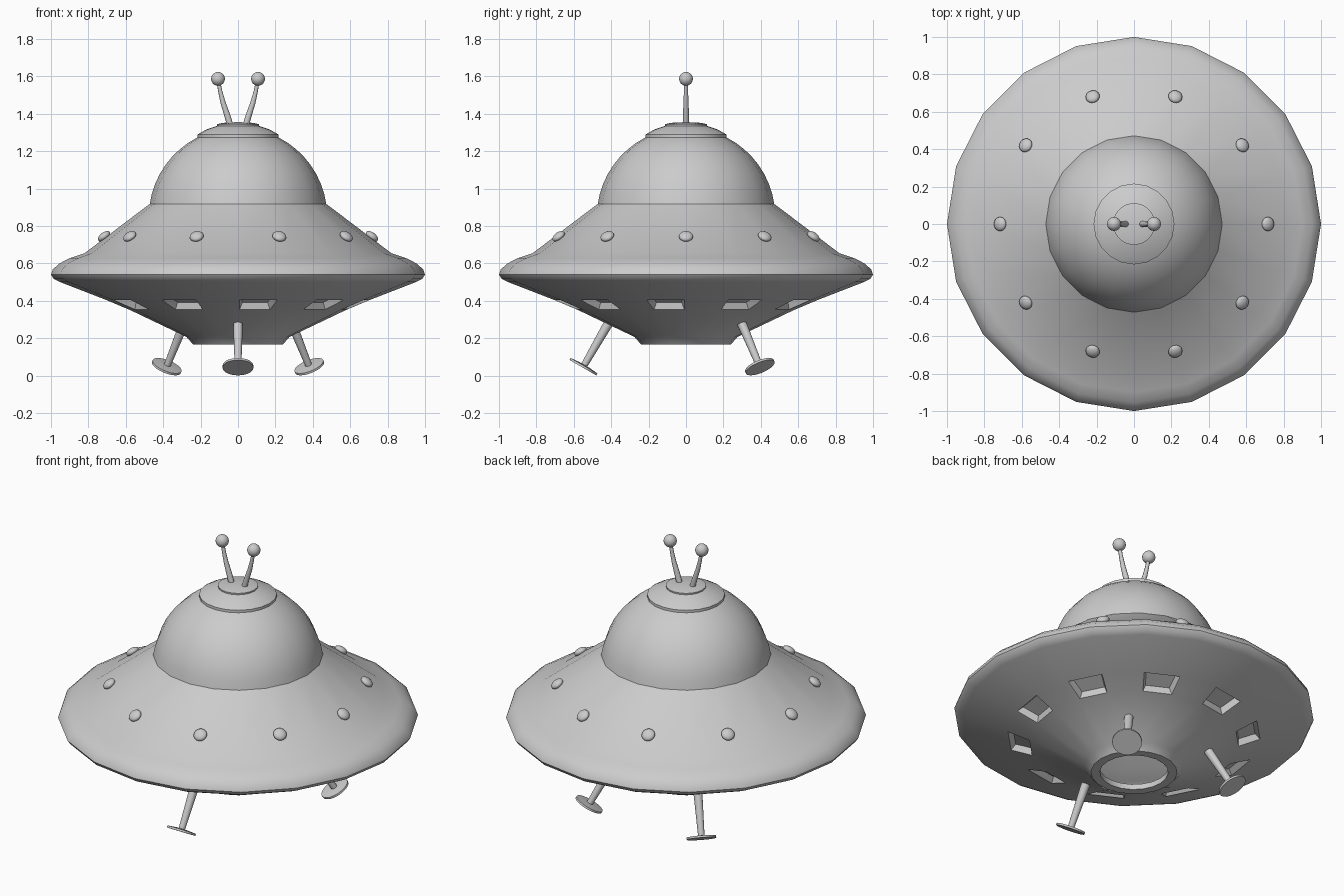
import bpy, bmesh, math
from mathutils import Vector

if "Cube" in bpy.data.objects:
    bpy.data.objects.remove(bpy.data.objects["Cube"])

SIDES = 20


def finish(bm, name, angle=32):
    mesh = bpy.data.meshes.new(name)
    bm.to_mesh(mesh)
    bm.free()
    ob = bpy.data.objects.new(name, mesh)
    bpy.context.collection.objects.link(ob)
    smooth(ob, angle)
    return ob


def smooth(ob, angle=32):
    bpy.ops.object.select_all(action='DESELECT')
    ob.select_set(True)
    bpy.context.view_layer.objects.active = ob
    bpy.ops.object.shade_smooth_by_angle(angle=math.radians(angle))


def lathe(profile, sides=SIDES):
    """Spin (radius, z) points, listed bottom to top; radius 0 closes the end."""
    bm = bmesh.new()
    rings = []
    for r, z in profile:
        if r == 0:
            rings.append([bm.verts.new((0, 0, z))] * sides)
        else:
            rings.append([bm.verts.new((r * math.cos(math.tau * j / sides),
                                        r * math.sin(math.tau * j / sides), z))
                          for j in range(sides)])
    rows = []
    for a, b in zip(rings, rings[1:]):
        row = []
        for j in range(sides):
            k = (j + 1) % sides
            corners = list(dict.fromkeys((a[j], a[k], b[k], b[j])))
            row.append(bm.faces.new(corners))
        rows.append(row)
    return bm, rows


def place(ob, location, axis):
    ob.rotation_mode = 'QUATERNION'
    ob.rotation_quaternion = Vector(axis).to_track_quat('Z', 'Y')
    ob.location = location


# Saucer hull: open shell with sunken panels on every other lower face
hull_profile = [(.19, .20), (.19, .167), (.24, .167), (.275, .207), (.575, .35),
                (.71, .407), (.955, .502), (.985, .518), (1.0, .54), (.99, .568),
                (.955, .60), (.90, .628), (.82, .655), (.47, .92)]
bm, rows = lathe(hull_profile)
bm.normal_update()
panels = rows[4][1::2]
bmesh.ops.inset_individual(bm, faces=panels, thickness=.012)
bmesh.ops.inset_individual(bm, faces=panels, thickness=.022, depth=-.035)
finish(bm, "saucer_hull")

# Dome: part of a sphere
R, CZ = .477, .849
start, end = math.asin((.918 - CZ) / R), math.acos(.11 / R)
dome = []
for i in range(11):
    t = start + (end - start) * i / 10
    dome.append((R * math.cos(t), CZ + R * math.sin(t)))
finish(lathe(dome)[0], "dome")

# Stacked caps on the dome
finish(lathe([(.20, 1.265), (.216, 1.272), (.216, 1.29), (.17, 1.316),
              (.11, 1.336)])[0], "dome_cap")
finish(lathe([(.11, 1.325), (.112, 1.345), (.08, 1.352), (0, 1.356)])[0], "top_cap")

# Ring of lights, flattened against the slope
for i in range(10):
    a = math.tau * i / 10
    c, s = math.cos(a), math.sin(a)
    bm = bmesh.new()
    bmesh.ops.create_uvsphere(bm, u_segments=16, v_segments=10, radius=1)
    bmesh.ops.scale(bm, vec=(.038, .038, .021), verts=bm.verts)
    light = finish(bm, f"hull_light_{i + 1}", 60)
    place(light, (.716 * c, .716 * s, .745), (.6 * c, .6 * s, .8))

# Antennae: curved tapered stalks with balls
for side, x in (("left", -1), ("right", 1)):
    curve = bpy.data.curves.new(f"{side}_antenna", 'CURVE')
    curve.dimensions = '3D'
    curve.bevel_depth = .016
    curve.bevel_resolution = 2
    path = [(.042, 1.34, 1.05), (.060, 1.40, 1.0), (.080, 1.46, .85),
            (.095, 1.52, .7), (.106, 1.58, .6)]
    spline = curve.splines.new('POLY')
    spline.points.add(len(path) - 1)
    for p, (px, pz, rad) in zip(spline.points, path):
        p.co = (x * px, 0, pz, 1)
        p.radius = rad
    stalk = bpy.data.objects.new(f"{side}_antenna", curve)
    bpy.context.collection.objects.link(stalk)
    bpy.ops.object.select_all(action='DESELECT')
    stalk.select_set(True)
    bpy.context.view_layer.objects.active = stalk
    bpy.ops.object.convert(target='MESH')
    smooth(bpy.context.object, 50)
    bm = bmesh.new()
    bmesh.ops.create_uvsphere(bm, u_segments=20, v_segments=12, radius=.037)
    finish(bm, f"{side}_antenna_ball", 60).location = (x * .107, 0, 1.587)

# Three splayed legs with tilted disc feet
for name, deg in (("front", -90), ("back_right", 46), ("back_left", 134)):
    c, s = math.cos(math.radians(deg)), math.sin(math.radians(deg))
    foot = Vector((.548 * c, .548 * s, .049))
    axis = Vector((-.5 * c, -.5 * s, .866))
    leg = finish(lathe([(0, 0), (.018, 0), (.027, .32), (0, .32)])[0], f"{name}_leg")
    place(leg, foot, axis)
    pad = finish(lathe([(0, -.007), (.083, -.007), (.083, .005), (.03, .010),
                        (0, .010)])[0], f"{name}_foot")
    place(pad, foot, axis)
